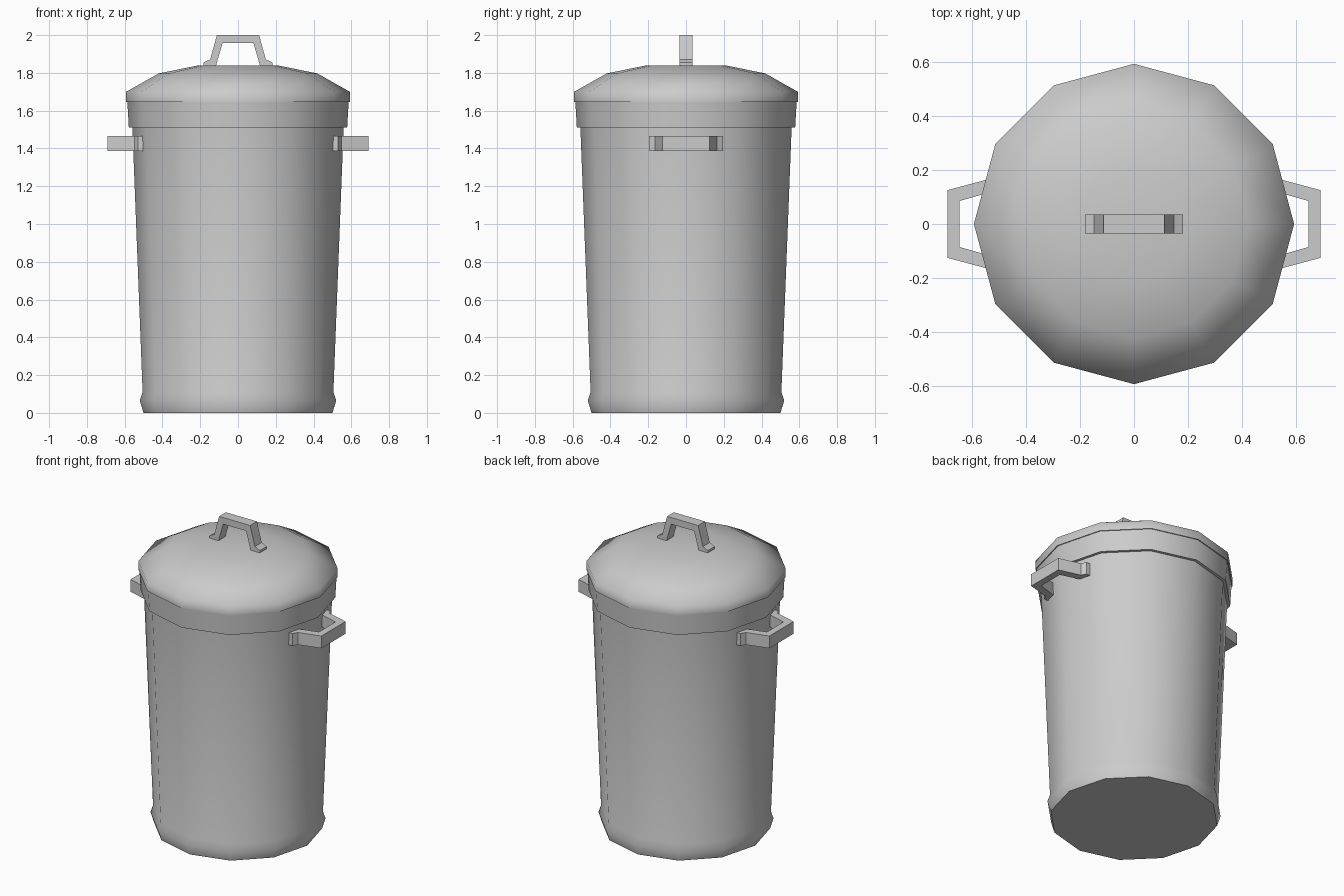
import bpy, bmesh
from math import cos, sin, pi, radians

if "Cube" in bpy.data.objects:
    bpy.data.objects.remove(bpy.data.objects["Cube"])

SIDES = 12


def finish(name, bm, angle=None):
    bmesh.ops.recalc_face_normals(bm, faces=bm.faces)
    mesh = bpy.data.meshes.new(name)
    bm.to_mesh(mesh)
    bm.free()
    ob = bpy.data.objects.new(name, mesh)
    bpy.context.collection.objects.link(ob)
    if angle:
        bpy.ops.object.select_all(action='DESELECT')
        ob.select_set(True)
        bpy.context.view_layer.objects.active = ob
        bpy.ops.object.shade_smooth_by_angle(angle=radians(angle))
    return ob


def turned(name, profile, angle):
    """Twelve-sided turned solid from (radius, z) points, capped at both ends."""
    bm = bmesh.new()
    rings = [[bm.verts.new((r * cos(2 * pi * i / SIDES), r * sin(2 * pi * i / SIDES), z))
              for i in range(SIDES)] for r, z in profile]
    for a, b in zip(rings, rings[1:]):
        for i in range(SIDES):
            j = (i + 1) % SIDES
            bm.faces.new((a[i], a[j], b[j], b[i]))
    bm.faces.new(rings[0][::-1])
    bm.faces.new(rings[-1])
    return finish(name, bm, angle)


def handle(name, half, width, place):
    """Extruded bracket; half outline runs (sideways, outward), outside then inside."""
    outer, inner = half
    bm = bmesh.new()

    def strip(points, t):
        pts = points + [(-s, h) for s, h in reversed(points)]
        return [bm.verts.new(place(s, h, t)) for s, h in pts]

    t = width / 2
    o0, o1 = strip(outer, -t), strip(outer, t)
    i0, i1 = strip(inner, -t), strip(inner, t)
    for k in range(len(o0) - 1):
        bm.faces.new((o0[k], o0[k + 1], o1[k + 1], o1[k]))
        bm.faces.new((i0[k], i0[k + 1], i1[k + 1], i1[k]))
        for o, i in ((o0, i0), (o1, i1)):
            bm.faces.new((o[k], o[k + 1], i[k + 1], i[k]))
    for k in (0, -1):
        bm.faces.new((o0[k], o1[k], i1[k], i0[k]))
    return finish(name, bm)


# Tapered bin body with flared foot
turned("body", [(0.50, 0), (0.52, 0.065), (0.505, 0.11), (0.56, 1.53)], 35)

# Lid: skirt band and domed top
turned("lid_skirt", [(0.578, 1.51), (0.586, 1.65)], 35)
turned("lid_dome", [(0.592, 1.645), (0.592, 1.70), (0.42, 1.797), (0.21, 1.84)], 70)

# Grip on top of the lid
top = ([(0.182, 1.825), (0.182, 1.855), (0.147, 1.872), (0.112, 2.0)],
       [(0.118, 1.825), (0.116, 1.84), (0.108, 1.868), (0.082, 1.957)])
handle("lid_handle", top, 0.07, lambda s, h, t: (s, t, h))

# Carrying handles on both sides
side = ([(0.195, 0.50), (0.195, 0.53), (0.163, 0.548), (0.125, 0.69)],
        [(0.123, 0.50), (0.119, 0.53), (0.113, 0.548), (0.085, 0.645)])
for label, sx in (("left", -1), ("right", 1)):
    handle(label + "_handle", side, 0.08, lambda s, h, t: (sx * h, s, 1.427 + t))
